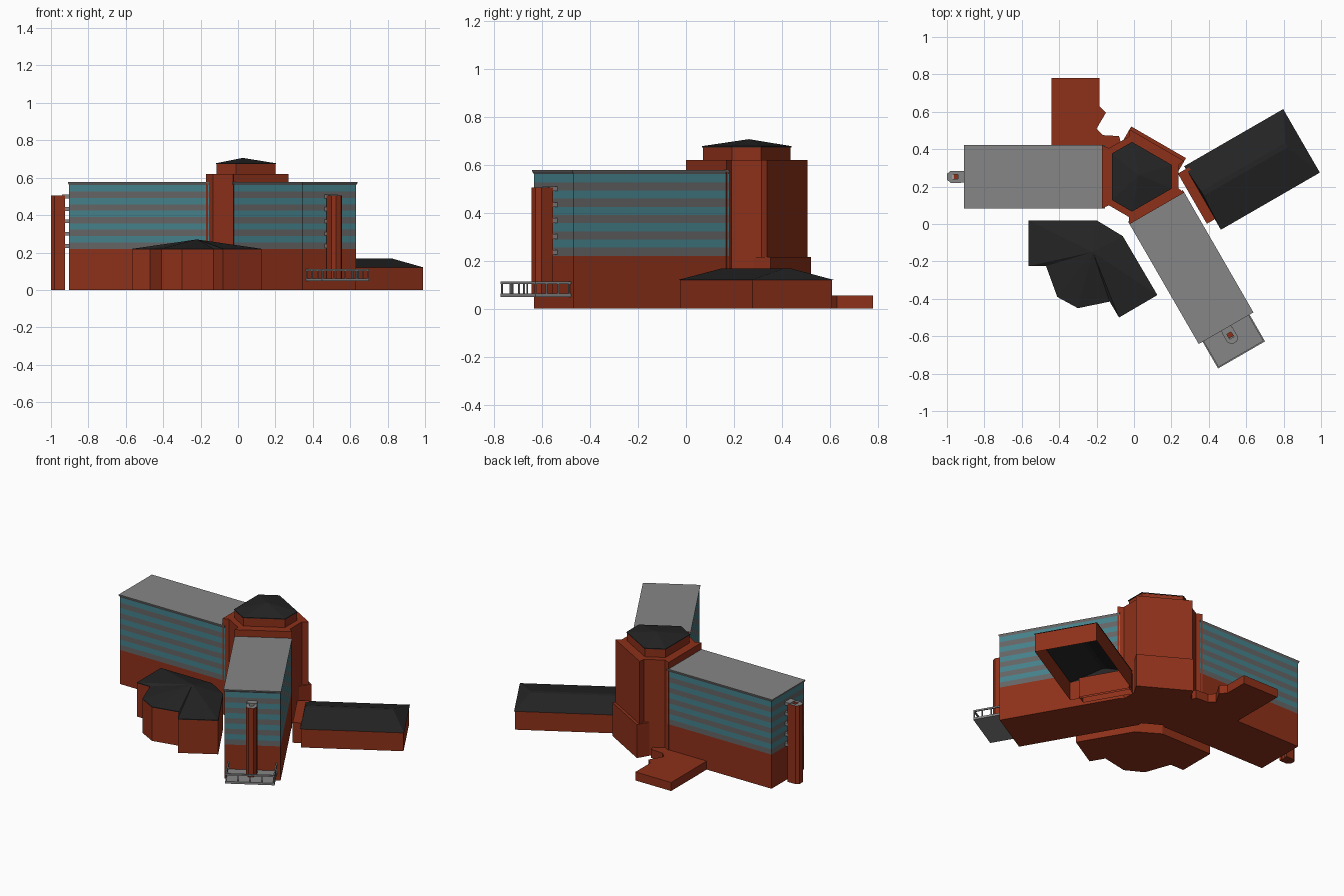
import bpy, bmesh, math

if "Cube" in bpy.data.objects:
    bpy.data.objects.remove(bpy.data.objects["Cube"])

CX, CY = 0.025, 0.2525          # hub that the wings radiate from


def material(name, rgb):
    m = bpy.data.materials.new(name)
    m.diffuse_color = (*rgb, 1)
    m.use_nodes = True
    m.node_tree.nodes["Principled BSDF"].inputs["Base Color"].default_value = m.diffuse_color
    return m


BRICK = material("brick", (0.27, 0.03, 0.01))
GLASS = material("teal_glass", (0.06, 0.22, 0.26))
BAND = material("grey_band", (0.13, 0.13, 0.13))
ROOF = material("dark_roof", (0.018, 0.018, 0.018))
GREY = material("concrete", (0.24, 0.24, 0.24))
MATS = [BRICK, GLASS, BAND, ROOF, GREY]


def polar(points, angle):
    """Local (outward, sideways) points turned about the hub."""
    c, s = math.cos(math.radians(angle)), math.sin(math.radians(angle))
    return [(CX + u * c - v * s, CY + u * s + v * c) for u, v in points]


def rect(u0, u1, v0, v1):
    return [(u0, v0), (u1, v0), (u1, v1), (u0, v1)]


def scaled(poly, k):
    return [(CX + (x - CX) * k, CY + (y - CY) * k) for x, y in poly]


def loft(name, rings, mats, top=None, bottom=True, apex=None):
    """Stack of same-sized outlines (poly, z), one material per band."""
    bm = bmesh.new()
    loops = [[bm.verts.new((x, y, z)) for x, y in poly] for poly, z in rings]
    n = len(loops[0])
    for a, b, m in zip(loops, loops[1:], mats):
        for i in range(n):
            j = (i + 1) % n
            bm.faces.new((a[i], a[j], b[j], b[i])).material_index = MATS.index(m)
    last = loops[-1]
    t = MATS.index(top or mats[-1])
    if apex:
        p = bm.verts.new(apex)
        for i in range(n):
            bm.faces.new((last[i], last[(i + 1) % n], p)).material_index = t
    elif top is not False:
        bm.faces.new(last).material_index = t
    if bottom:
        bm.faces.new(loops[0][::-1]).material_index = MATS.index(mats[0])
    bmesh.ops.recalc_face_normals(bm, faces=bm.faces)
    me = bpy.data.meshes.new(name)
    bm.to_mesh(me)
    bm.free()
    for m in MATS:
        me.materials.append(m)
    ob = bpy.data.objects.new(name, me)
    bpy.context.collection.objects.link(ob)
    return ob


def prism(name, poly, z0, z1, mat, bottom=True):
    return loft(name, [(poly, z0), (poly, z1)], [mat], bottom=bottom)


# Two tall wings: brick base, striped window floors, flared roof edge
def tall_wing(name, angle):
    wall = polar(rect(0.18, 0.928, -0.165, 0.165), angle)
    lip = polar(rect(0.18, 0.935, -0.169, 0.169), angle)
    rings, mats = [(wall, 0), (wall, 0.22)], [BRICK]
    for i in range(10):
        rings.append((wall, 0.22 + 0.034 * (i + 1)))
        mats.append(GLASS if i % 2 else BAND)
    rings += [(lip, 0.572), (lip, 0.577)]
    loft(name, rings, mats + [BAND, BAND], top=GREY)


# Stair shaft at each wing end, with short landings tying it to the wall
def stair_shaft(name, angle, z0):
    outline = [(0.95, -0.032), (1.005, -0.032), (1.025, -0.016),
               (1.025, 0.016), (1.005, 0.032), (0.95, 0.032),
               (0.95, 0.013), (0.995, 0.013), (0.995, -0.013), (0.95, -0.013)]
    loft(name, [(polar(outline, angle), z) for z in (z0, 0.505)], [BRICK], top=GREY)
    prism(name + "_core", polar(rect(0.955, 0.99, -0.013, 0.013), angle), z0, 0.49, BRICK)
    for i in range(5):
        z = 0.225 + i * 0.066
        prism(f"{name}_landing_{i}", polar(rect(0.925, 0.965, -0.03, 0.03), angle),
              z, z + 0.02, GREY)


for label, ang, base in (("west", 180, 0), ("southeast", -60, 0.055)):
    tall_wing(label + "_wing", ang)
    stair_shaft(label + "_stair_shaft", ang, base)

# Central tower: six-sided with recessed short sides
outline = []
for a in (60, 180, 300):
    outline += polar([(0.195, -0.169), (0.195, 0.169)], a)
    outline += polar([(0.212, -0.062), (0.212, 0.062)], a + 60)
prism("tower", outline, 0, 0.62, BRICK)
hexagon = []
for a in (60, 180, 300):
    hexagon += polar([(0.195, -0.169), (0.195, 0.169)], a)
prism("tower_base", polar(rect(0.1, 0.213, -0.169, 0.169), 60), 0, 0.215, BRICK)
cap = scaled(hexagon, 0.72)
prism("tower_upper_tier", cap, 0.61, 0.672, BRICK)
eave = scaled(hexagon, 0.735)
loft("tower_roof", [(eave, 0.672), (eave, 0.677)], [ROOF], top=ROOF,
     apex=(CX, CY + 0.01, 0.706))

# Low northeast hall, open beneath, with hipped roof and link
hall = rect(0.243, 0.846, -0.461, -0.077)
hall_edge = rect(0.239, 0.85, -0.465, -0.073)
ridge = rect(0.25, 0.77, -0.262, -0.235)
loft("northeast_hall", [(polar(hall, 30), z) for z in (0, 0.12)], [BRICK],
     top=False, bottom=False)
loft("northeast_hall_roof", [(polar(hall_edge, 30), 0.12), (polar(ridge, 30), 0.168)],
     [ROOF], top=ROOF, bottom=False)
prism("hall_link", polar(rect(0.19, 0.26, -0.40, -0.09), 30), 0, 0.13, BRICK, bottom=False)

# Low southwest pavilion with faceted roof
pavilion = [(-0.565, 0.02), (-0.2, 0.02), (-0.06, -0.065), (0.125, -0.38),
            (-0.08 + 0.0, -0.5), (-0.13, -0.415), (-0.3, -0.45),
            (-0.41, -0.39), (-0.47, -0.225), (-0.565, -0.225)]
prism("southwest_pavilion", pavilion, 0, 0.215, BRICK)
loft("southwest_pavilion_roof", [(pavilion, 0.215), (pavilion, 0.22)], [ROOF],
     top=ROOF, apex=(-0.22, -0.15, 0.27))

# Low north terrace
terrace = [(-0.44, 0.40), (-0.44, 0.78), (-0.185, 0.78), (-0.185, 0.63),
           (-0.15, 0.595), (-0.2, 0.51), (-0.165, 0.475), (-0.08, 0.47),
           (-0.06, 0.40)]
prism("north_terrace", terrace, 0, 0.055, BRICK)

# Balcony at the southeast end: floor, handrails and posts
prism("balcony_floor", polar(rect(0.925, 1.10, -0.145, 0.145), -60), 0.048, 0.062, GREY)
for name, r in (("left", (0.925, 1.10, -0.145, -0.137)),
                ("right", (0.925, 1.10, 0.137, 0.145)),
                ("front", (1.092, 1.10, -0.137, 0.137))):
    prism("balcony_rail_" + name, polar(rect(*r), -60), 0.102, 0.112, GREY)
posts = [(1.096, -0.14 + 0.07 * i) for i in range(5)]
posts += [(u, s * 0.141) for u in (0.935, 0.99, 1.045) for s in (-1, 1)]
for i, (u, v) in enumerate(posts):
    prism(f"balcony_post_{i}",
          polar(rect(u - 0.003, u + 0.003, v - 0.003, v + 0.003), -60), 0.06, 0.104, GREY)
